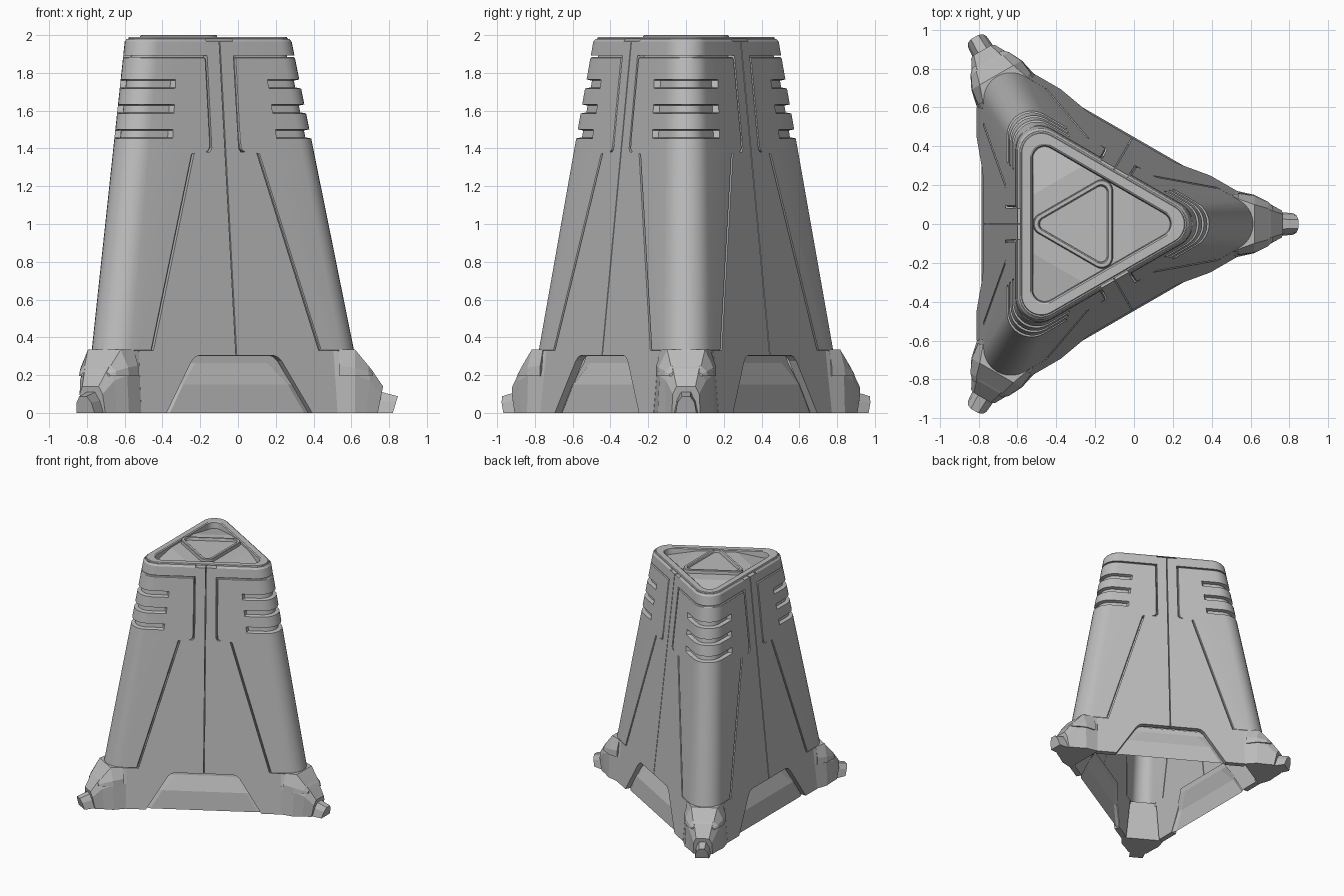
import bpy, bmesh
from math import sin, cos, pi, radians

old = bpy.data.objects.get("Cube")
if old:
    bpy.data.objects.remove(old)

CX = -0.265                      # symmetry axis of the three-sided body
S3 = 3 ** 0.5 / 2

grey = bpy.data.materials.new("hull_grey")
grey.use_nodes = True
grey.diffuse_color = (0.5, 0.5, 0.5, 1)
grey.node_tree.nodes["Principled BSDF"].inputs["Base Color"].default_value = (0.5, 0.5, 0.5, 1)


def flat(z):                     # distance from axis to a side face
    return 0.545 - 0.107 * z


def rad(z):                      # corner rounding
    return 0.144 - 0.012 * z


def place(name, bm, angles, smooth=True):
    """Turn a bmesh into one object per angle around the axis."""
    bmesh.ops.remove_doubles(bm, verts=bm.verts, dist=1e-5)
    bmesh.ops.recalc_face_normals(bm, faces=bm.faces)
    me = bpy.data.meshes.new(name)
    bm.to_mesh(me)
    bm.free()
    me.materials.append(grey)
    for i, a in enumerate(angles):
        ob = bpy.data.objects.new(name if len(angles) == 1 else f"{name}_{i + 1}", me)
        ob.location.x = CX
        ob.rotation_euler.z = radians(a)
        bpy.context.collection.objects.link(ob)
    if smooth:
        bpy.ops.object.select_all(action='DESELECT')
        ob.select_set(True)
        bpy.context.view_layer.objects.active = ob
        bpy.ops.object.shade_smooth_by_angle(angle=radians(28))


def loft(rows, wrap=False, caps=(False, False)):
    bm = bmesh.new()
    vs = [[bm.verts.new(p) for p in row] for row in rows]
    n = len(vs[0])
    for a, b in zip(vs, vs[1:]):
        for i in range(n if wrap else n - 1):
            j = (i + 1) % n
            bm.faces.new((a[i], a[j], b[j], b[i]))
    for use, row in zip(caps, (vs[0], vs[-1])):
        if use:
            bm.faces.new(row)
    return bm


def arc(f, r, z, turn=0.0, n=10):
    """Rounded corner of a triangle whose sides lie at distance f."""
    pts = []
    for i in range(n + 1):
        a = pi / 3 - i * 2 * pi / 3 / n
        x, y = 2 * (f - r) + r * cos(a), r * sin(a)
        pts.append((x * cos(turn) - y * sin(turn), x * sin(turn) + y * cos(turn), z))
    return pts


def ring(f, r, z, turn=0.0):
    return [p for k in range(3) for p in arc(f, r, z, turn - k * 2 * pi / 3)]


def side(t, z, o):
    """Point on the side face next to the corner, t from the face middle."""
    f = flat(z) - o
    return (f / 2 + t * S3, f * S3 - t / 2, z)


def wrap_row(cols, z, o):
    """Row from one side face around the corner to the other one."""
    half = [side(t, z, q) for t, q in cols]
    return half + arc(flat(z) - o, rad(z) - o, z) + [(x, -y, h) for x, y, h in reversed(half)]


CORNERS, FACES = (0, 120, 240), (60, 180, 300)

# Inner shell behind the panel gaps, open at the bottom
place("inner_shell", loft([ring(flat(z) - 0.04, rad(z) - 0.04, z) for z in (0.3, 1.95)], True), (0,))

# Corner covers with three wraparound vents
DEEP = 0.045
GAP = 0.01


def edge(z):
    if z <= 1.37:
        return 0.515 - (z - 0.33) * 0.3
    for top, t in ((1.376, 0.18), (1.381, 0.115), (1.39, 0.1), (1.4, 0.092), (1.865, 0.088), (1.878, 0.092)):
        if z <= top:
            return t
    return 0.105


rows = [(0.328, DEEP), (0.328, 0.005), (0.334, 0), (1.37, 0), (1.376, 0), (1.381, 0), (1.39, 0), (1.4, 0)]
for z in (1.478, 1.61, 1.742):
    rows += [(z - 0.025, 0), (z - 0.019, 0.03), (z + 0.017, 0.03), (z + 0.023, 0)]
rows += [(1.865, 0), (1.878, 0), (1.884, 0.005), (1.884, DEEP)]
grid = []
for z, o in rows:
    e = edge(z)
    slot = max(e + 0.03, 0.315 - (z - 1.478) * 0.12)
    if z < 1.4:
        slot = e + 0.06
    rim = o if o in (DEEP, 0.005) else 0
    cols = [(e, DEEP), (e, max(rim, 0.005)), (e + 0.006, rim), (slot, rim), (slot + 0.014, o)]
    grid.append(wrap_row(cols, z, o))
place("corner_cover", loft(grid), CORNERS)

# Top band, split at the middle of each face
place("top_band", loft([wrap_row([(t, q)], z, q) for t, z, q in
                        ((0.08, 1.892, DEEP), (0.08, 1.892, 0), (0.08, 1.965, 0), (0.08, 1.98, 0.01))]), CORNERS)

# Flat side panels running down to the skirt, one per half face
outline = [(0.003, 0.305), (0.225, 0.305), (0.25, 0.297), (0.275, 0.275), (0.445, 0), (0.6, 0),
           (0.595, 0.33), (0.515 - GAP, 0.33), (0.203 - GAP, 1.37), (0.195 - GAP, 1.38),
           (0.105 - GAP, 1.38), (0.092 - GAP, 1.4), (0.08, 1.965), (0.003, 1.965)]
for name, s in (("side_panel_a", 1), ("side_panel_b", -1)):
    bm = bmesh.new()
    front = [bm.verts.new((flat(z), s * t, z)) for t, z in outline]
    back = [bm.verts.new((flat(z) - DEEP, s * t, z)) for t, z in outline]
    bm.faces.new(front)
    bm.faces.new(back)
    for i in range(len(front)):
        j = (i + 1) % len(front)
        bm.faces.new((front[i], front[j], back[j], back[i]))
    place(name, bm, FACES, False)

# Recessed skirt hatch in each face
hatch = []
for z, t0, o0, t1, o1 in ((0, 0.45, 0.044, 0.41, 0.025), (0.15, 0.365, 0.044, 0.32, 0.025),
                          (0.265, 0.29, 0.06, 0.22, 0.06), (0.31, 0.27, 0.06, 0.2, 0.06)):
    hatch.append([(flat(z) - o, t, z) for t, o in ((-t0, o0), (-t1, o1), (t1, o1), (t0, o0))])
place("skirt_hatch", loft(hatch), FACES, False)


# Feet: faceted blocks lofted outward along each corner
def foot_part(name, secs, z0=0.0):
    rows = []
    for u, lean, wb, wm, zm, wt, zt in secs:
        half = [(wb, z0), (wm, zm), (wt, zt)]
        pts = half + [(-w, z) for w, z in reversed(half)]
        rows.append([(u + lean * z, w, z) for w, z in pts])
    place(name, loft(rows, True, (True, True)), CORNERS, False)


foot_part("foot_block", [(0.785, -0.05, 0.172, 0.155, 0.2, 0.144, 0.33),
                         (0.885, 0, 0.15, 0.14, 0.2, 0.09, 0.325),
                         (0.945, 0.1, 0.11, 0.105, 0.17, 0.07, 0.235),
                         (1.005, 0.2, 0.075, 0.07, 0.1, 0.05, 0.14)])
foot_part("foot_collar", [(0.8, 0, 0.16, 0.158, 0.25, 0.13, 0.335),
                          (0.885, 0, 0.15, 0.145, 0.24, 0.1, 0.335),
                          (0.955, 0, 0.115, 0.11, 0.22, 0.08, 0.25),
                          (0.98, 0, 0.09, 0.085, 0.205, 0.07, 0.215)], 0.195)
foot_part("foot_tip", [(0.98, 0, 0.065, 0.05, 0.07, 0.027, 0.122),
                       (1.085, 0.3, 0.055, 0.045, 0.055, 0.022, 0.088)])

# Roof rim with a sunken triangular well
place("roof_rim", loft([ring(*p) for p in ((0.323, 0.111, 1.98), (0.316, 0.105, 1.981), (0.312, 0.1, 1.989),
                                           (0.268, 0.07, 1.989), (0.26, 0.064, 1.983), (0.255, 0.06, 1.93))], True), (0,))

# Well floor: flat hexagon with the corners sloping down
bm = bmesh.new()
hexagon = []
for k in range(3):
    turn = -k * 2 * pi / 3
    low = arc(0.256, 0.06, 1.935, turn)
    a, b = [(x * cos(turn) - y * sin(turn), x * sin(turn) + y * cos(turn), 1.972)
            for x, y in ((0.256 / 2 + 0.15 * S3, 0.256 * S3 - 0.075), (0.256 / 2 + 0.15 * S3, -0.256 * S3 + 0.075))]
    bm.faces.new([bm.verts.new(p) for p in [a] + low + [b]])
    hexagon += [a, b]
bm.faces.new([bm.verts.new(p) for p in hexagon])
place("roof_floor", bm, (0,), False)

# Raised triangular frame pointing the opposite way
place("roof_emblem_frame", loft([ring(f, r, z, pi) for f, r, z in
      ((0.157, 0.057, 1.965), (0.154, 0.055, 1.996), (0.15, 0.052, 2.0), (0.133, 0.037, 2.0),
       (0.129, 0.034, 1.996), (0.126, 0.032, 1.98))], True, (False, True)), (0,))
